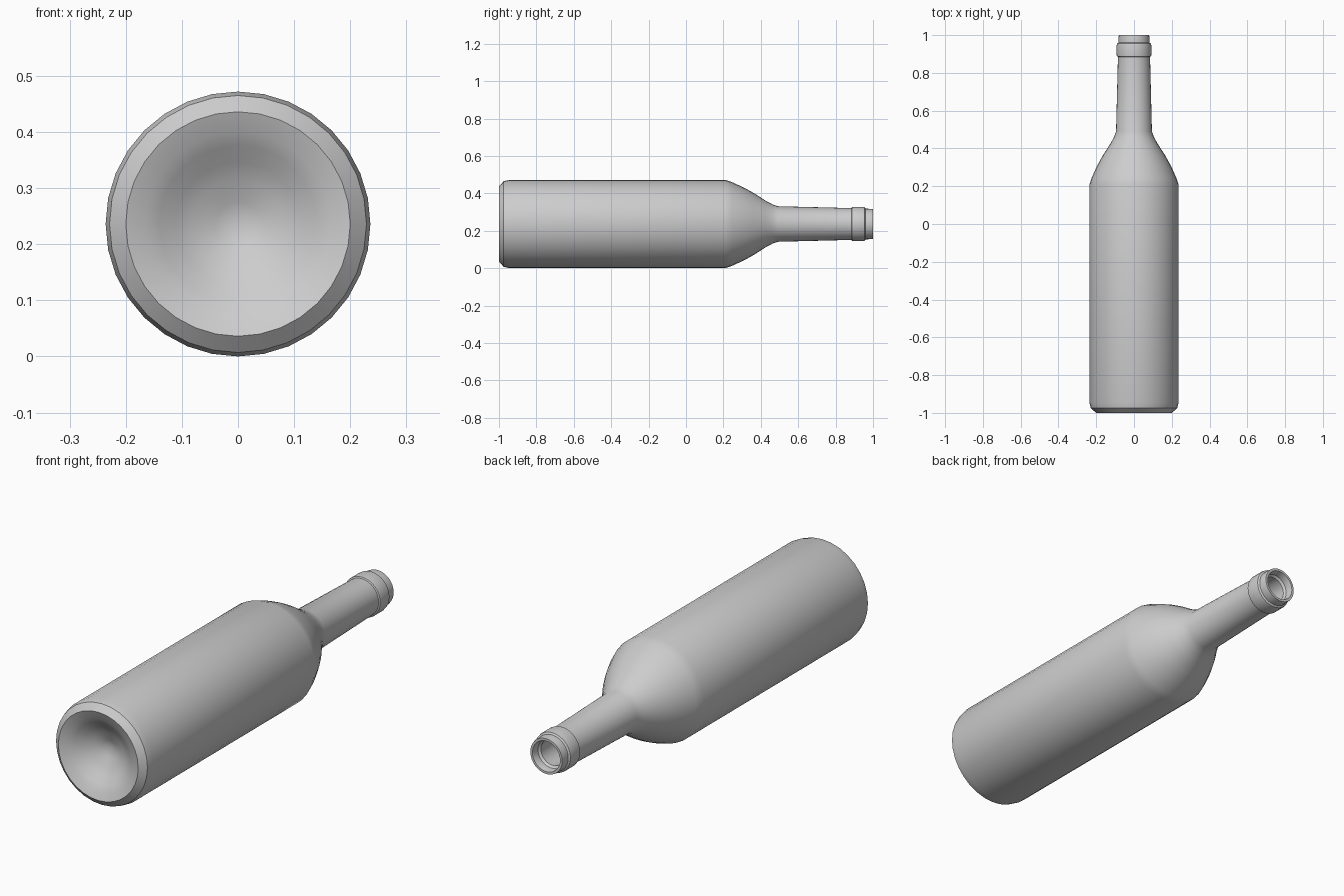
import bpy, bmesh, math

if "Cube" in bpy.data.objects:
    bpy.data.objects.remove(bpy.data.objects["Cube"])

SIDES = 32
AXIS_Z = 0.236

glass = bpy.data.materials.new("light grey glass")
glass.diffuse_color = (0.61, 0.61, 0.61, 1)
glass.use_nodes = True
glass.node_tree.nodes["Principled BSDF"].inputs["Base Color"].default_value = glass.diffuse_color

# Outer profile as (radius, position along the bottle), from punt centre to lip
punt = [(0, -0.9), (0.04, -0.915), (0.08, -0.931), (0.11, -0.948),
        (0.14, -0.971), (0.165, -0.986), (0.2, -1.0)]
body = [(0.229, -0.975), (0.236, -0.945), (0.236, 0.21)]
shoulder = [(0.224, 0.245), (0.197, 0.305), (0.164, 0.365),
            (0.125, 0.425), (0.106, 0.46), (0.095, 0.49)]
neck = [(0.085, 0.885), (0.091, 0.888), (0.092, 0.897), (0.092, 0.945),
        (0.09, 0.955), (0.082, 0.96), (0.081, 0.995), (0.08, 1.0)]
# Inside of the glass, from the mouth back down to the punt
inside = [(0.069, 1.0), (0.067, 0.995), (0.066, 0.965), (0.058, 0.955),
          (0.062, 0.88), (0.08, 0.49),
          (0.112, 0.425), (0.15, 0.365), (0.182, 0.305), (0.22, 0.205),
          (0.22, -0.94), (0.19, -0.965), (0.12, -0.93), (0, -0.88)]


def lathe(name, profile):
    """Revolve a profile around the bottle's long axis."""
    bm = bmesh.new()
    rings = []
    for r, y in profile:
        count = SIDES if r > 0 else 1
        rings.append([bm.verts.new((r * math.sin(2 * math.pi * i / SIDES), y,
                                    AXIS_Z + r * math.cos(2 * math.pi * i / SIDES)))
                      for i in range(count)])
    for a, b in zip(rings, rings[1:]):
        for i in range(SIDES):
            j = (i + 1) % SIDES
            if len(a) == 1:
                bm.faces.new((a[0], b[j], b[i]))
            elif len(b) == 1:
                bm.faces.new((a[i], a[j], b[0]))
            else:
                bm.faces.new((a[i], a[j], b[j], b[i]))
    bmesh.ops.recalc_face_normals(bm, faces=bm.faces)
    mesh = bpy.data.meshes.new(name)
    bm.to_mesh(mesh)
    bm.free()
    mesh.materials.append(glass)
    obj = bpy.data.objects.new(name, mesh)
    bpy.context.collection.objects.link(obj)
    bpy.context.view_layer.objects.active = obj
    obj.select_set(True)
    bpy.ops.object.shade_smooth_by_angle(angle=math.radians(30))
    return obj


# Hollow bottle lying on its side, mouth towards the back
lathe("bottle", punt + body + shoulder + neck + inside)
